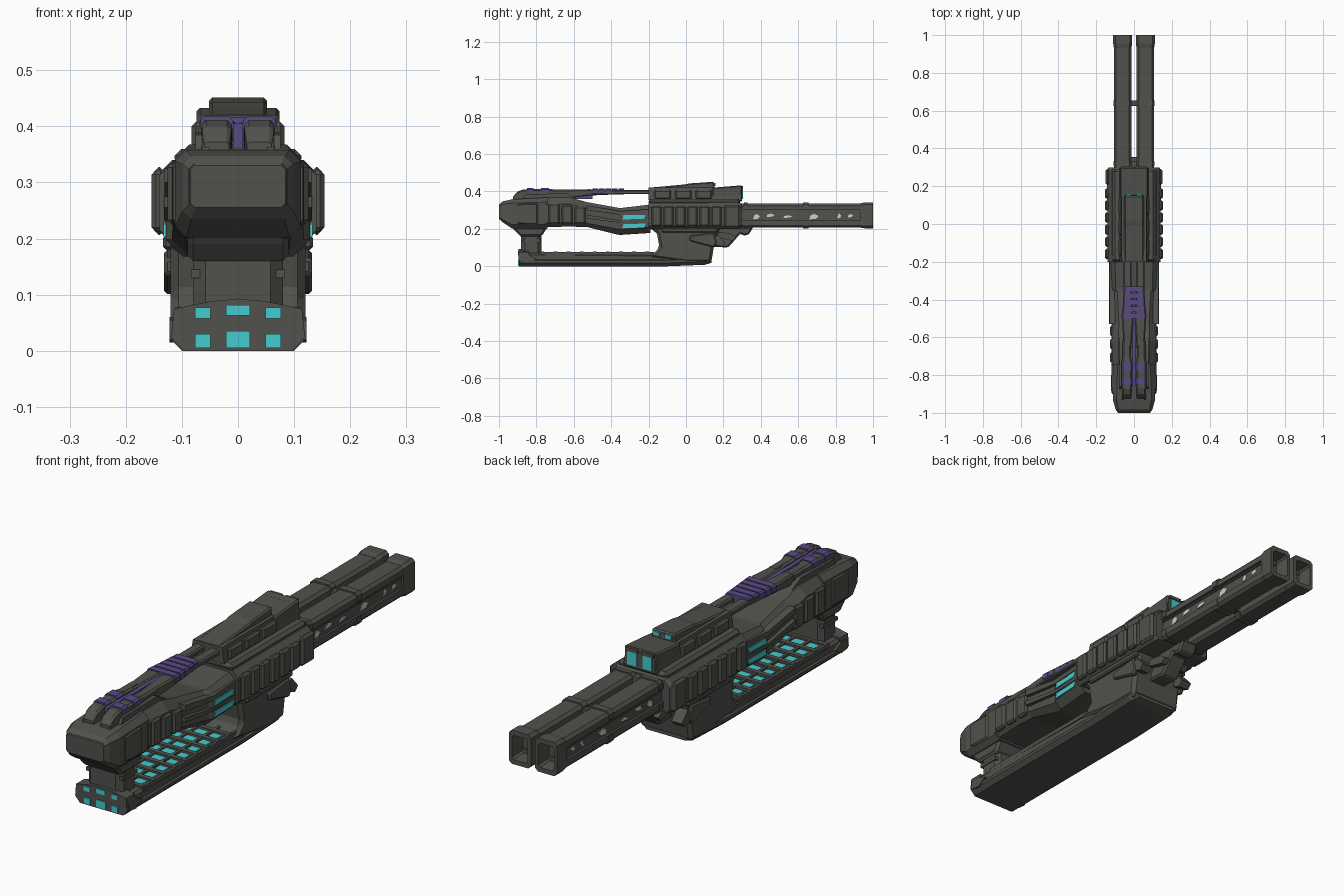
import bpy, bmesh, math

def material(name, rgb):
    m = bpy.data.materials.new(name)
    m.diffuse_color = (*rgb, 1)
    return m

GREY = material("gunmetal grey", (0.082, 0.082, 0.073))
CYAN = material("glow cyan", (0.06, 0.60, 0.62))
PURPLE = material("deep purple", (0.10, 0.068, 0.235))
PALE = material("pale mesh", (0.62, 0.62, 0.60))

def finish(name, bm, mat, bevel=0):
    bmesh.ops.recalc_face_normals(bm, faces=bm.faces[:])
    me = bpy.data.meshes.new(name)
    bm.to_mesh(me)
    bm.free()
    me.materials.append(mat)
    ob = bpy.data.objects.new(name, me)
    bpy.context.collection.objects.link(ob)
    if bevel:
        b = ob.modifiers.new("bevel", 'BEVEL')
        b.width, b.segments, b.angle_limit = bevel, 1, math.radians(50)
    return ob

def loft(name, sections, mat=GREY, xc=0):
    """Octagonal sections along y: (y, half width, z0, z1, top chamfer, bottom chamfer)."""
    bm = bmesh.new()
    rings = []
    for y, w, z0, z1, ct, cb in sections:
        pts = [(-w + cb, z0), (w - cb, z0), (w, z0 + cb), (w, z1 - ct),
               (w - ct, z1), (-w + ct, z1), (-w, z1 - ct), (-w, z0 + cb)]
        rings.append([bm.verts.new((xc + x, y, z)) for x, z in pts])
    for a, b in zip(rings, rings[1:]):
        for i in range(8):
            j = (i + 1) % 8
            bm.faces.new((a[i], a[j], b[j], b[i]))
    bm.faces.new(rings[0])
    bm.faces.new(rings[-1])
    return finish(name, bm, mat)

def prism(name, pts, a, b, mat=GREY, axis='x', bevel=0):
    """Extrude a profile: (y, z) points along x, or (x, z) points along y."""
    bm = bmesh.new()
    at = (lambda p, t: (t, p[0], p[1])) if axis == 'x' else (lambda p, t: (p[0], t, p[1]))
    r0 = [bm.verts.new(at(p, a)) for p in pts]
    r1 = [bm.verts.new(at(p, b)) for p in pts]
    bm.faces.new(r0)
    bm.faces.new(r1)
    for i in range(len(pts)):
        j = (i + 1) % len(pts)
        bm.faces.new((r0[i], r0[j], r1[j], r1[i]))
    return finish(name, bm, mat, bevel)

def box(name, x0, x1, y0, y1, z0, z1, mat=GREY, bevel=0):
    return prism(name, [(y0, z0), (y1, z0), (y1, z1), (y0, z1)], x0, x1, mat, 'x', bevel)

# --- front block with rounded end, middle body with dip, wide hull
loft("front_block", [(-1.0, .085, .255, .33, .008, .008), (-.98, .098, .235, .347, .015, .015),
                     (-.93, .112, .202, .358, .02, .02), (-.74, .112, .202, .368, .025, .02)])
loft("face_plate", [(-1.0, .075, .262, .325, .006, .006), (-.997, .088, .252, .334, .01, .01),
                    (-.96, .092, .25, .336, .01, .01)])
loft("front_collar", [(-.90, .116, .215, .345, .02, .02), (-.86, .118, .21, .35, .02, .02),
                      (-.80, .118, .21, .35, .02, .02), (-.79, .11, .21, .35, .02, .02)])
loft("middle_body", [(-.75, .115, .21, .366, .035, .02), (-.62, .118, .212, .368, .035, .02),
                     (-.53, .115, .21, .343, .035, .02), (-.36, .118, .168, .312, .03, .03),
                     (-.345, .128, .168, .312, .03, .03), (-.19, .13, .178, .33, .03, .03)])
loft("main_hull", [(-.2, .14, .2, .338, .025, .015), (.2, .142, .2, .34, .025, .015),
                   (.285, .142, .2, .34, .025, .015), (.3, .135, .205, .335, .025, .015)])
box("hull_deck", -.113, .113, -.2, .29, .33, .36, bevel=.012)

for s in (-1, 1):
    # side ribs on the middle body
    for i, y in enumerate((-.735, -.665, -.595)):
        box("middle_rib", s * .10, s * .126, y, y + .058, .225, .335 - .008 * i, bevel=.008)
    # slanted edge strips following the dip
    prism("dip_strip", [(-.53, .30), (-.35, .275), (-.2, .285), (-.2, .305), (-.35, .295), (-.53, .325)],
          s * .10, s * .131)
    prism("dip_strip_low", [(-.53, .255), (-.35, .232), (-.2, .236), (-.2, .247), (-.35, .245), (-.53, .275)],
          s * .10, s * .132)
    # glowing side windows
    for z in (.203, .25):
        prism("side_window", [(-.34, z), (-.225, z + .004), (-.215, z + .025), (-.335, z + .023)],
              s * .125, s * .1325, CYAN)
    # hull side panels
    for i in range(6):
        y = -.185 + i * .064
        box("hull_panel", s * .13, s * .154, y, y + .054, .212, .322, bevel=.008)
    box("hull_rear_panel", s * .13, s * .151, .205, .292, .206, .328, bevel=.01)
    box("hull_lower_skirt", s * .10, s * .134, -.13, .17, .18, .206, bevel=.006)
    # grip side wedges
    prism("grip_wedge", [(.02, .135), (.15, .10), (.165, .125), (.15, .18), (.02, .165)],
          s * .11, s * .132, bevel=.006)
    prism("grip_fin", [(.125, .13), (.19, .105), (.21, .125), (.17, .17)], s * .08, s * .128)

# --- top housing with stepped rear and glowing windows
prism("housing_upper", [(-.078, .355), (.078, .355), (.066, .42), (-.066, .42)], -.2, .298, axis='y')
prism("housing_crown", [(-.195, .40), (.155, .40), (.15, .452), (.02, .443), (-.01, .437), (-.2, .42)],
      -.052, .052, bevel=.006)
prism("housing_tail", [(.14, .36), (.3, .345), (.3, .433), (.14, .42)], -.074, .074, bevel=.006)
for s in (-1, 1):
    box("rear_window", s * .014, s * .056, .297, .304, .36, .415, CYAN)
    box("step_window", s * .012, s * .042, .148, .158, .428, .445, CYAN)
    for y in (-.17, -.06, .05):
        box("housing_side_plate", s * .055, s * .083, y, y + .09, .358, .408, bevel=.008)
    box("rear_window_hood", s * .008, s * .064, .26, .306, .417, .43)

# --- twin top rails with purple bands
for s in (-1, 1):
    loft("top_rail", [(-.925, .022, .35, .372, .005, 0), (-.90, .026, .35, .40, .008, 0),
                      (-.87, .027, .35, .411, .008, 0), (-.73, .027, .355, .414, .008, 0),
                      (-.70, .022, .36, .41, .008, 0), (-.62, .022, .365, .41, .008, 0)], xc=s * .038)
    loft("rail_bridge", [(-.66, .02, .36, .408, .006, .004), (-.52, .029, .378, .412, .006, .004),
                         (-.33, .021, .386, .408, .006, .004), (-.19, .021, .386, .408, .006, .004)],
         xc=s * .034)
    for y, d in ((-.85, .035), (-.775, .042)):
        loft("rail_band", [(y, .029, .395, .418, .008, 0), (y + d, .029, .395, .418, .008, 0)],
             PURPLE, s * .038)
    prism("rail_nose_brace", [(-.94, .345), (-.89, .345), (-.88, .395), (-.905, .385)], s * .052, s * .064)
    prism("rail_side_fairing", [(-.88, .35), (-.58, .36), (-.64, .39), (-.86, .385)], s * .03, s * .076)
for i in range(5):
    y, w = -.50 + i * .035, .066 - i * .003
    loft("purple_rib", [(y, w, .383, .416, .006, .006), (y + .029, w - .002, .383, .416, .006, .006)], PURPLE)
box("purple_spine", -.009, .009, -.86, -.5, .36, .405, PURPLE)

# --- neck between the front block and the lower deck
loft("neck", [(-.882, .058, .065, .21, .0, .0), (-.86, .08, .065, .21, 0, 0),
              (-.79, .08, .065, .21, 0, 0), (-.772, .06, .065, .21, 0, 0)])
prism("neck_top", [(-.93, .21), (-.915, .19), (-.885, .16), (-.772, .16), (-.74, .21)], -.09, .09, bevel=.01)
box("neck_band", -.084, .084, -.872, -.778, .13, .145)

# --- lower deck and grip
loft("deck_lower", [(-.89, .118, 0, .038, .008, .018), (-.1, .118, 0, .038, .008, .018),
                    (.1, .118, .008, .05, .008, .018), (.135, .10, .018, .06, .008, .014)])
loft("deck_upper", [(-.888, .112, .03, .072, .01, 0), (-.12, .112, .03, .064, .01, 0)])
prism("deck_front_cap", [(-.118, .036), (0, .056), (.118, .036), (.114, .075), (.05, .088), (0, .093),
                         (-.05, .088), (-.114, .075)], -.895, -.84, axis='y')
prism("deck_front_lip", [(-.098, 0), (.098, 0), (.12, .025), (.118, .038), (0, .058), (-.118, .038), (-.12, .025)],
      -.893, -.86, axis='y')
for x, w, dz in ((-.063, .014, 0), (0, .021, .005), (.063, .014, 0)):
    box("front_lamp_upper", x - w, x + w, -.898, -.89, .058 + dz, .077 + dz, CYAN)
    box("front_lamp_lower", x - w, x + w, -.897, -.89, .005, .03 + dz, CYAN)
    # ladder of lamps along the deck
    for i in range(8):
        y = -.75 + i * .07
        box("deck_lamp", x - w - .006, x + w + .006, y, y + .038, .062, .0715, CYAN)
for i in range(9):
    y = -.778 + i * .07
    box("deck_rung", -.108, .108, y, y + .02, .06, .078)
for x in (-.105, -.033, .033, .105):
    box("deck_stringer", x - .006, x + .006, -.78, -.17, .06, .077)
for s in (-1, 1):
    prism("deck_tail_fin", [(-.885, .02), (-.84, .015), (-.80, .04), (-.84, .06), (-.885, .055)], s * .10, s * .122)

prism("grip", [(-.22, .05), (.0, .02), (.135, .02), (.148, .10), (.185, .21), (-.2, .21), (-.155, .175),
               (-.142, .10), (-.165, .075)], -.12, .12, bevel=.014)

# --- fore bracket under the barrels
prism("fore_bracket", [(.14, .20), (.14, .105), (.225, .10), (.265, .145), (.29, .175), (.31, .165), (.335, .168),
                       (.36, .21), (.15, .21)], -.04, .04, bevel=.008)
for s in (-1, 1):
    prism("bracket_cheek", [(.17, .155), (.25, .135), (.27, .155), (.24, .175), (.17, .185)], s * .03, s * .062)

# --- twin barrels: rails, slotted core, clamps, hollow muzzles
for s in (-1, 1):
    xc = s * .06
    loft("barrel_top", [(.28, .046, .30, .335, .012, 0), (.94, .046, .30, .335, .012, 0)], xc=xc)
    loft("barrel_bottom", [(.28, .046, .207, .245, 0, .012), (.94, .046, .207, .245, 0, .012)], xc=xc)
    box("barrel_core", xc - .037, xc + .037, .28, .93, .24, .305)
    box("slot_bar", xc - .041, xc + .041, .30, .93, .288, .294)
    for y, d, z, h in ((.36, .035, .25, .03), (.43, .045, .262, .02), (.52, .05, .257, .016),
                       (.66, .05, .25, .03), (.81, .02, .255, .028), (.865, .03, .26, .02)):
        prism("slot_mesh", [(y, z), (y + d * .7, z + .004), (y + d, z + h * .6), (y + d * .5, z + h),
                            (y + d * .1, z + h * .7)], xc + s * .034, xc + s * .04, PALE)
    for y, d in ((.31, .02), (.625, .03)):
        loft("barrel_clamp_top", [(y, .049, .305, .341, .012, 0), (y + d, .049, .305, .341, .012, 0)], xc=xc)
        loft("barrel_clamp_bottom", [(y, .049, .203, .24, 0, .012), (y + d, .049, .203, .24, 0, .012)], xc=xc)
    loft("muzzle", [(.93, .046, .207, .336, .012, .012), (.955, .05, .203, .342, .012, .012),
                    (1.0, .05, .203, .342, .012, .012), (1.0, .036, .222, .322, .008, .008),
                    (.935, .032, .228, .316, .008, .008)], xc=xc)
box("barrel_link", -.02, .02, .625, .655, .225, .32)
box("barrel_root_link", -.02, .02, .28, .33, .215, .33)
